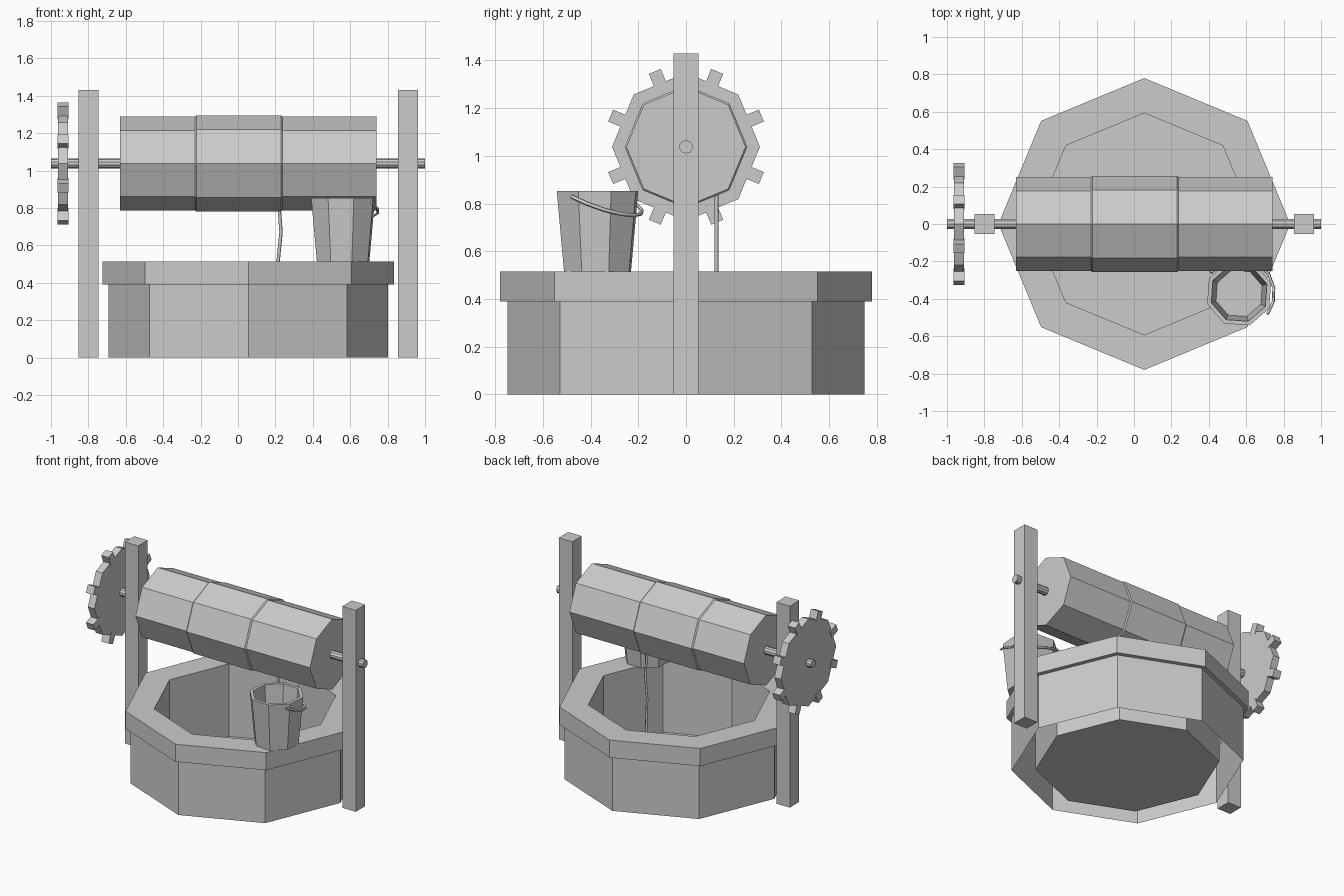
import bpy
from math import sin, cos, pi, radians
from mathutils import Matrix

if "Cube" in bpy.data.objects:
    bpy.data.objects.remove(bpy.data.objects["Cube"])


def mesh_object(name, verts, faces):
    me = bpy.data.meshes.new(name)
    me.from_pydata(verts, [], faces)
    ob = bpy.data.objects.new(name, me)
    bpy.context.collection.objects.link(ob)
    return ob


def lathe(name, profile, n=8, phase=0.0, matrix=Matrix(), cap_start=True, cap_end=True):
    """Sweep (radius, height) points around an n-sided ring about local z."""
    verts = [(r * cos(phase + 2 * pi * k / n), r * sin(phase + 2 * pi * k / n), h)
             for r, h in profile for k in range(n)]
    faces = [(i * n + k, i * n + (k + 1) % n, (i + 1) * n + (k + 1) % n, (i + 1) * n + k)
             for i in range(len(profile) - 1) for k in range(n)]
    if cap_start:
        faces.append(tuple(reversed(range(n))))
    if cap_end:
        faces.append(tuple(range(len(verts) - n, len(verts))))
    ob = mesh_object(name, verts, faces)
    ob.data.transform(matrix)
    return ob


def box(name, lo, hi, matrix=Matrix()):
    verts = [(x, y, z) for x in (lo[0], hi[0]) for y in (lo[1], hi[1]) for z in (lo[2], hi[2])]
    faces = [(0, 1, 3, 2), (4, 6, 7, 5), (0, 4, 5, 1), (2, 3, 7, 6), (0, 2, 6, 4), (1, 5, 7, 3)]
    ob = mesh_object(name, verts, faces)
    ob.data.transform(matrix)
    return ob


def tube(name, points, radius):
    cu = bpy.data.curves.new(name, 'CURVE')
    cu.dimensions = '3D'
    cu.bevel_depth = radius
    cu.bevel_resolution = 0
    cu.use_fill_caps = True
    sp = cu.splines.new('POLY')
    sp.points.add(len(points) - 1)
    for p, co in zip(sp.points, points):
        p.co = (*co, 1)
    ob = bpy.data.objects.new(name, cu)
    bpy.context.collection.objects.link(ob)
    return ob


AXLE_Z = 1.038
ALONG_X = Matrix.Translation((0, 0, AXLE_Z)) @ Matrix.Rotation(pi / 2, 4, 'Y')

# Well: outer wall, overhanging rim, inner wall and floor, open underneath
lathe("well_wall",
      [(0.748, 0), (0.748, 0.39), (0.78, 0.39), (0.78, 0.515), (0.593, 0.515), (0.593, 0.0)],
      matrix=Matrix.Translation((0.055, 0, 0)), cap_start=False)

# Posts
for side, x in (("left", -0.799), ("right", 0.909)):
    box(side + "_post", (x - 0.053, -0.053, 0), (x + 0.053, 0.053, 1.43))

# Axle, drum and the rope winding at its middle
lathe("axle", [(0.028, -1), (0.028, 1)], n=10, matrix=ALONG_X)
lathe("drum", [(0.25, -0.63), (0.25, 0.74)], matrix=ALONG_X)
lathe("rope_winding", [(0.25, -0.23), (0.257, -0.222), (0.257, 0.23), (0.25, 0.238)],
      matrix=ALONG_X)

# Gear wheel with a tooth on each of its eight flats
lathe("gear_disc", [(0.31, -0.962), (0.31, -0.91)], matrix=ALONG_X)
for k in range(8):
    turn = Matrix.Translation((0, 0, AXLE_Z)) @ Matrix.Rotation(radians(22.5 + 45 * k), 4, 'X')
    box(f"gear_tooth_{k + 1}", (-0.965, -0.027, 0.27), (-0.907, 0.027, 0.342), turn)

# Bucket: tapered, hollow, standing on the rim
BX, BY = 0.562, -0.371
lathe("bucket", [(0.148, 0.515), (0.18, 0.853), (0.157, 0.853), (0.13, 0.545)],
      phase=radians(-71.5), matrix=Matrix.Translation((BX, BY, 0)))

# Handle dropped around one side of the bucket
handle = []
for k in range(9):
    t = pi * k / 8
    a = radians(-36) + t
    handle.append((BX + 0.188 * cos(a), BY + 0.188 * sin(a), 0.83 - 0.08 * sin(t)))
tube("bucket_handle", handle, 0.008)

# Rope hanging from the drum into the well
tube("hanging_rope", [(0.222, 0.128, 0.86), (0.222, 0.128, 0.78), (0.23, 0.128, 0.67),
                      (0.215, 0.128, 0.52), (0.222, 0.128, 0.35), (0.215, 0.128, 0.1)], 0.009)
